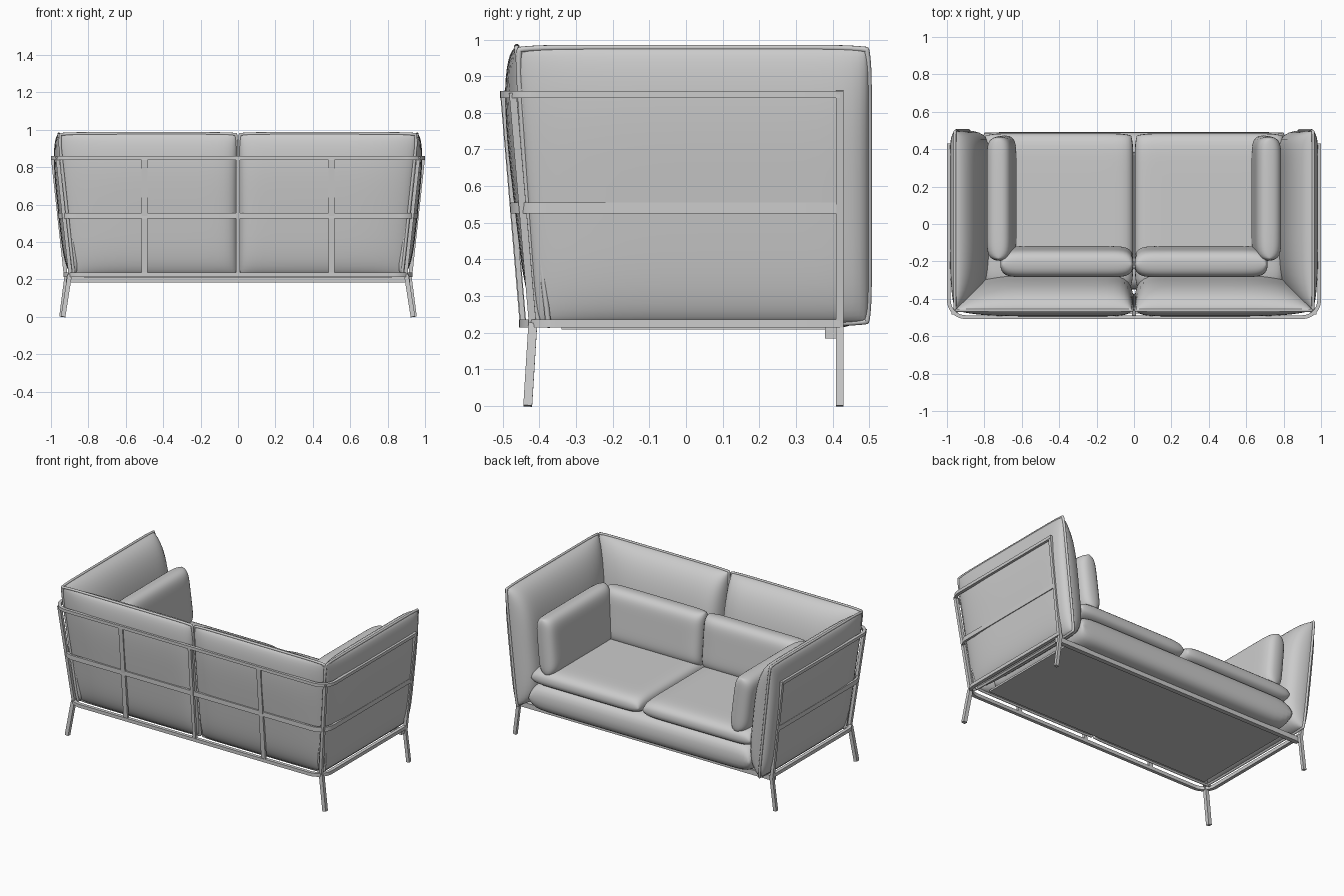
import bpy, bmesh, math
from mathutils import Vector

if "Cube" in bpy.data.objects:
    bpy.data.objects.remove(bpy.data.objects["Cube"])


def finish(bm, name, mirror=True, smooth=True):
    bmesh.ops.remove_doubles(bm, verts=bm.verts, dist=0.00005)
    bmesh.ops.recalc_face_normals(bm, faces=bm.faces)
    me = bpy.data.meshes.new(name)
    bm.to_mesh(me)
    bm.free()
    ob = bpy.data.objects.new(name, me)
    bpy.context.collection.objects.link(ob)
    if mirror:
        ob.modifiers.new("mirror", 'MIRROR').use_clip = False
    if smooth:
        bpy.context.view_layer.objects.active = ob
        ob.select_set(True)
        bpy.ops.object.shade_smooth_by_angle(angle=math.radians(50))
        ob.select_set(False)
    return ob


def sweep(name, path, w, h, up=(0, 0, 1), sides=4, closed=False, mirror=True):
    """Sweep a rectangular (4 sides) or round section along a path."""
    pts = [Vector(p) for p in path]
    up = Vector(up)
    n = len(pts)
    bm = bmesh.new()
    rings = []
    for i, p in enumerate(pts):
        a = pts[i - 1] if (i or closed) else p
        b = pts[(i + 1) % n] if (i < n - 1 or closed) else p
        t = (b - a).normalized()
        side = t.cross(up).normalized()
        v = side.cross(t)
        ring = []
        for k in range(sides):
            ang = 2 * math.pi * (k + 0.5) / sides
            f = math.sqrt(0.5) if sides == 4 else 0.5
            ring.append(bm.verts.new(p + side * math.cos(ang) * w * f + v * math.sin(ang) * h * f))
        rings.append(ring)
    for i in range(n if closed else n - 1):
        r0, r1 = rings[i], rings[(i + 1) % n]
        for k in range(sides):
            j = (k + 1) % sides
            bm.faces.new((r0[k], r0[j], r1[j], r1[k]))
    if not closed:
        bm.faces.new(rings[0])
        bm.faces.new(rings[-1])
    return finish(bm, name, mirror, smooth=sides > 4 or n > 2)


def pillow(name, corners, t_in, t_out, pu=(8, 8), pv=(4, 4), q=0.5, round_c=0.03, pipe=0.0, n=28, mirror=True):
    """Puffed cushion over a quad; p exponents set how steep each edge is."""
    A, B, C, D = [Vector(c) for c in corners]
    nrm = (B - A).cross(D - A).normalized()

    def base(u, v):
        u, v = u * (1 - round_c * abs(v) ** 10), v * (1 - round_c * abs(u) ** 10)
        s, t = (u + 1) / 2, (v + 1) / 2
        return A.lerp(B, s).lerp(D.lerp(C, s), t)

    def puff(u, v):
        a = 1 - abs(u) ** (pu[0] if u < 0 else pu[1])
        b = 1 - abs(v) ** (pv[0] if v < 0 else pv[1])
        return max(a * b, 0) ** q

    S = [math.sin(math.pi / 2 * (2 * i / n - 1)) for i in range(n + 1)]
    bm = bmesh.new()
    for amount in (t_in, -t_out):
        g = [[bm.verts.new(base(u, v) + nrm * amount * puff(u, v)) for u in S] for v in S]
        for j in range(n):
            for i in range(n):
                bm.faces.new((g[j][i], g[j][i + 1], g[j + 1][i + 1], g[j + 1][i]))
    finish(bm, name, mirror)
    if pipe:
        loop = [base(u, -1) for u in S[:-1]] + [base(1, v) for v in S[:-1]]
        loop += [base(u, 1) for u in S[:0:-1]] + [base(-1, v) for v in S[:0:-1]]
        sweep(name + "_piping", loop, pipe, pipe, nrm, 8, True, mirror)


# --- Frame: three U-shaped rails that widen upwards ---
R, FRONT = 0.09, 0.42


def half_extent(z):
    t = (z - 0.225) / 0.625
    return 0.922 + 0.068 * t, -0.445 - 0.053 * t


for name, z, w, h in (("bottom_rail", 0.225, 0.022, 0.022),
                      ("middle_rail", 0.54, 0.014, 0.03),
                      ("top_rail", 0.85, 0.02, 0.02)):
    X, Y = half_extent(z)
    path = [(0, Y, z), (X - R, Y, z)]
    for i in range(1, 8):
        a = math.pi / 2 * i / 8
        path.append((X - R + R * math.sin(a), Y + R - R * math.cos(a), z))
    path += [(X, Y + R, z), (X, FRONT, z)]
    sweep(name, path, w, h)

(X0, Y0), (X1, Y1) = half_extent(0.215), half_extent(0.86)
k = R * 0.29

# Posts and splayed legs
sweep("arm_post", [(X0, FRONT, 0.215), (X1, FRONT, 0.86)], 0.02, 0.02, (0, 1, 0))
sweep("arm_leg", [(X0 - 0.005, FRONT, 0.225), (0.945, FRONT, 0)], 0.022, 0.02, (0, 1, 0))
sweep("corner_post", [(X0 - k, Y0 + k, 0.215), (X1 - k, Y1 + k, 0.855)], 0.02, 0.02, (0, 1, 0))
sweep("corner_leg", [(X0 - k + 0.005, Y0 + k, 0.225), (0.935, -0.432, 0)], 0.024, 0.024, (0, 1, 0))
sweep("back_slat", [(0.5, Y0, 0.22), (0.5, Y1, 0.855)], 0.03, 0.014, (0, 1, 0))
sweep("back_center_post", [(0, Y0, 0.215), (0, Y1, 0.86)], 0.022, 0.018, (0, 1, 0), mirror=False)
sweep("seat_cross_rail", [(-X0, 0.395, 0.2), (X0, 0.395, 0.2)], 0.03, 0.032, mirror=False)

# --- Seat base and underside panel ---
sweep("underside_panel", [(-0.82, 0.03, 0.214), (0.82, 0.03, 0.214)], 0.74, 0.012, mirror=False)
pillow("seat_base", [(-0.81, -0.35, 0.3), (0.81, -0.35, 0.3), (0.81, 0.492, 0.3), (-0.81, 0.492, 0.3)],
       0.1, 0.09, (24, 24), (14, 14), 0.45, 0.01, mirror=False)

# --- Cushions: seams sit inside the frame, faces bulge both ways ---
pillow("seat_cushion", [(0.003, -0.34, 0.43), (0.805, -0.34, 0.43), (0.805, 0.485, 0.43), (0.003, 0.485, 0.43)],
       0.065, 0.05, (14, 14), (10, 10), 0.4)
pillow("back_cushion", [(0.895, -0.375, 0.22), (0.006, -0.375, 0.22), (0.006, -0.462, 0.98), (0.955, -0.462, 0.98)],
       0.13, 0.056, (3.5, 12), (5, 3), 0.52, 0.012, 0.016)
pillow("arm_cushion", [(0.878, -0.41, 0.225), (0.878, 0.5, 0.225), (0.958, 0.5, 0.978), (0.958, -0.462, 0.978)],
       -0.13, -0.048, (4, 14), (5, 3), 0.52, 0.015, 0.016)
pillow("lumbar_pillow", [(0.003, -0.185, 0.46), (0.715, -0.185, 0.46), (0.715, -0.218, 0.805), (0.003, -0.218, 0.805)],
       0.075, 0.075, (12, 12), (6, 6), 0.42)
pillow("arm_pillow", [(0.685, -0.2, 0.46), (0.685, 0.475, 0.46), (0.725, 0.465, 0.825), (0.725, -0.195, 0.825)],
       0.072, 0.066, (12, 12), (6, 6), 0.42)
